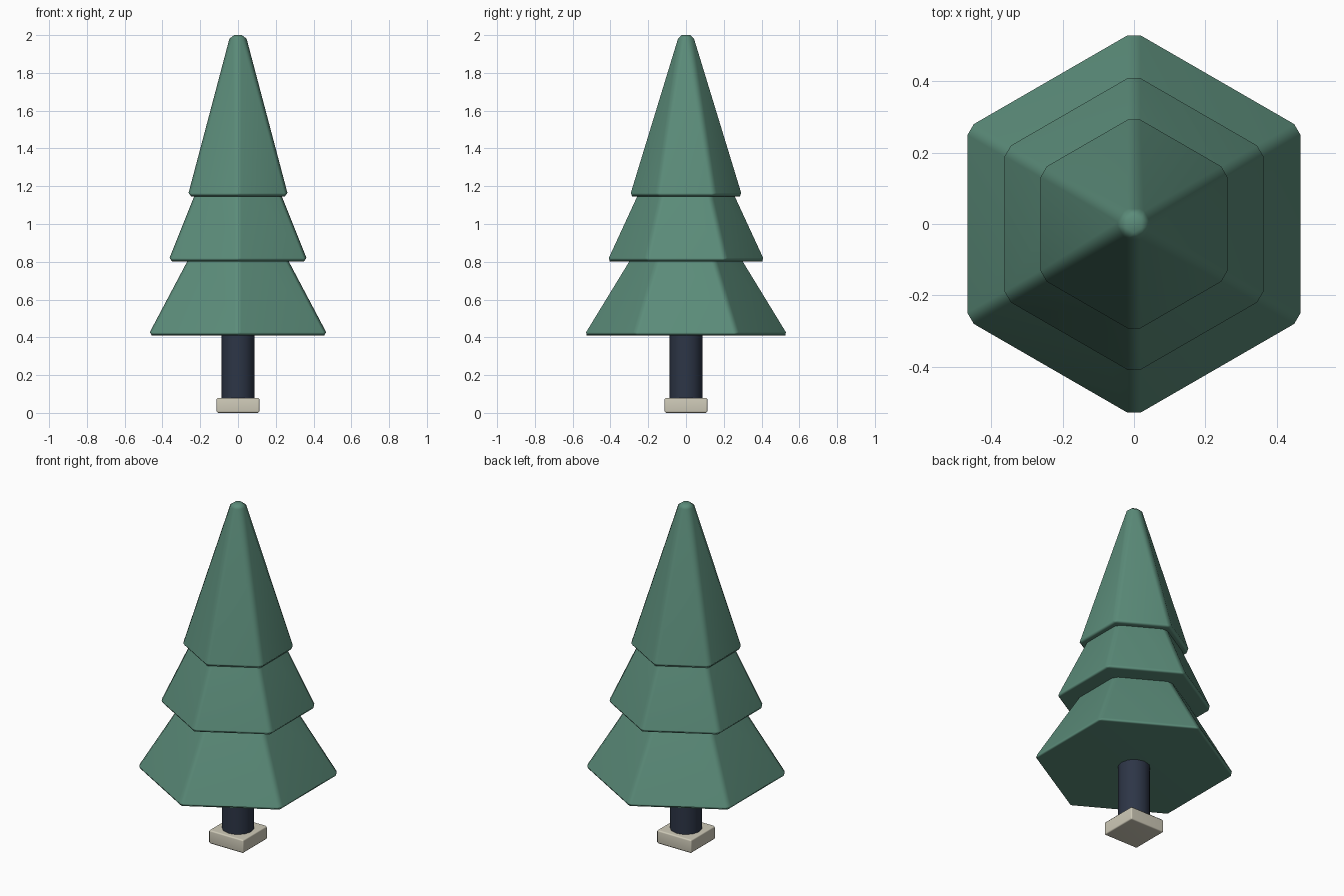
import bpy, math

if "Cube" in bpy.data.objects:
    bpy.data.objects.remove(bpy.data.objects["Cube"])


def material(name, rgb):
    m = bpy.data.materials.new(name)
    m.diffuse_color = (*rgb, 1)
    m.use_nodes = True
    m.node_tree.nodes["Principled BSDF"].inputs["Base Color"].default_value = m.diffuse_color
    return m


GREEN = material("pine green", (0.105, 0.262, 0.193))
NAVY = material("dark navy", (0.026, 0.036, 0.062))
CREAM = material("warm cream", (0.62, 0.59, 0.48))


def finish(name, mat, bevel=0.0):
    """Name and colour the active object, then soften its edges."""
    ob = bpy.context.object
    ob.name = name
    ob.data.materials.append(mat)
    if bevel:
        bpy.ops.object.shade_smooth()
        b = ob.modifiers.new("bevel", 'BEVEL')
        b.width = bevel
        b.segments = 1
        b.limit_method = 'ANGLE'
        b.angle_limit = math.radians(25)
        ob.modifiers.new("normals", 'WEIGHTED_NORMAL')
    return ob


# Foliage tiers: six-sided tapered cones (bottom z, top z, apothem, taper)
tiers = {
    "lower_foliage": (0.41, 0.95, 0.476, 0.529),
    "middle_foliage": (0.802, 1.30, 0.370, 0.40),
    "upper_foliage": (1.145, 2.0, 0.267, 0.265),
}
for name, (z0, z1, apothem, taper) in tiers.items():
    k = 1 / math.cos(math.pi / 6)
    bpy.ops.mesh.primitive_cone_add(
        vertices=6, radius1=apothem * k,
        radius2=(apothem - taper * (z1 - z0)) * k,
        depth=z1 - z0, location=(0, 0, (z0 + z1) / 2))
    finish(name, GREEN, 0.02)

# Trunk
bpy.ops.mesh.primitive_cylinder_add(vertices=12, radius=0.087, depth=0.40,
                                    location=(0, 0, 0.26))
finish("trunk", NAVY)
bpy.ops.object.shade_smooth_by_angle(angle=math.radians(40))

# Square foot
bpy.ops.mesh.primitive_cube_add(size=1, location=(0, 0, 0.04))
bpy.context.object.scale = (0.228, 0.228, 0.08)
bpy.ops.object.transform_apply(location=False, rotation=False, scale=True)
finish("foot", CREAM, 0.008)
